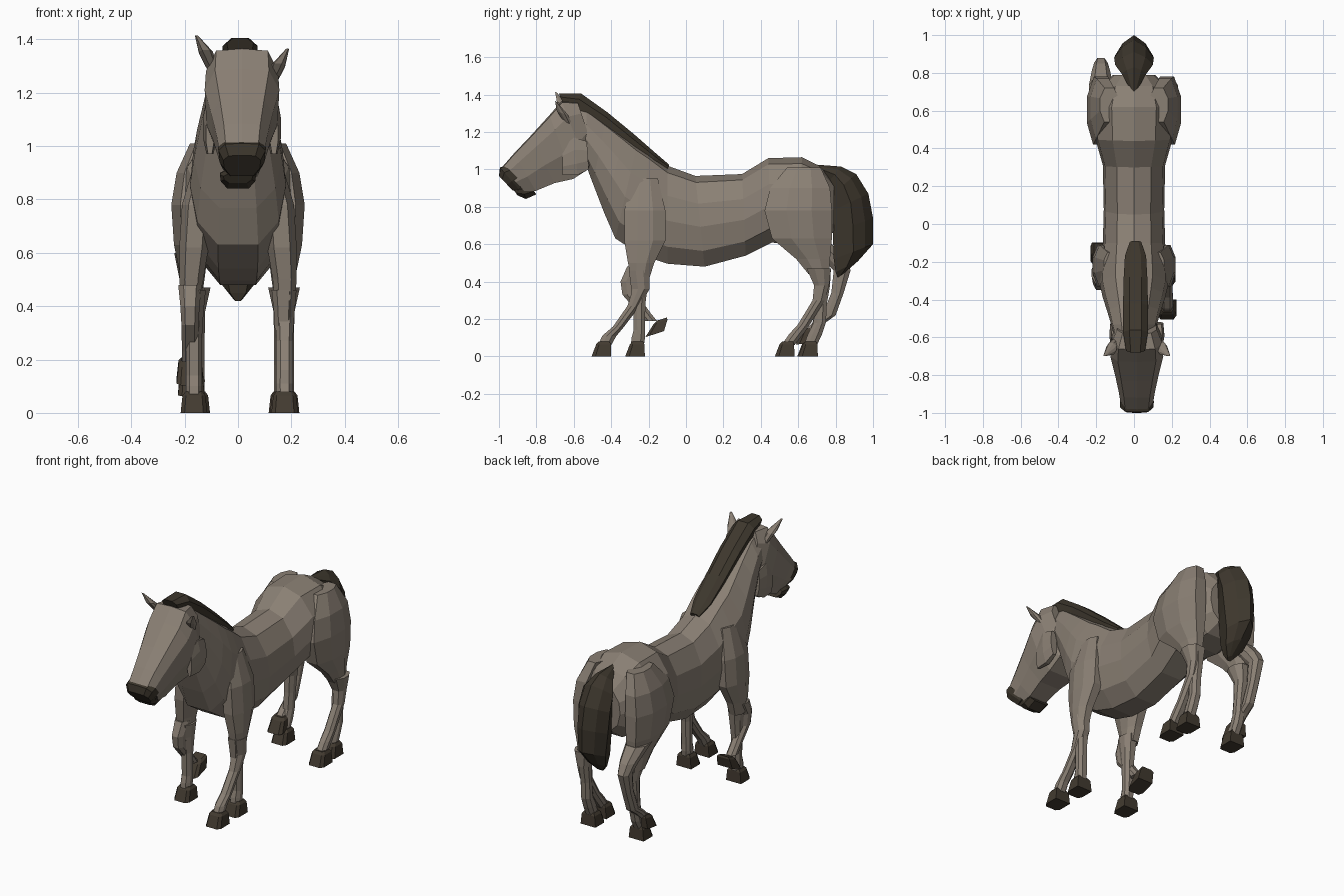
import bpy, bmesh, math


def material(name, rgb):
    m = bpy.data.materials.new(name)
    m.diffuse_color = (*rgb, 1)
    return m


COAT = material("grey_brown_coat", (0.255, 0.215, 0.175))
HAIR = material("dark_hair", (0.047, 0.038, 0.026))
HOOF = material("dark_hoof", (0.055, 0.043, 0.03))

# half cross-sections: (sideways, from -1 bottom to 1 top), mirrored in loft()
BODY = [(0, 1), (0.55, 0.86), (0.93, 0.4), (1, -0.1), (0.85, -0.62), (0.42, -0.96)]
HEAD = [(0, 1), (0.72, 0.96), (1, 0.55), (0.95, -0.2), (0.6, -0.95)]
LIMB = [(0.55, 1), (1, 0.35), (1, -0.4), (0.5, -1)]
BLOCK = [(0.7, 1), (1, 0.6), (1, -1)]
LOCK = [(0, 1), (0.6, 0.6), (1, 0), (0.5, -1)]


def loft(name, rings, half, mat):
    """Each ring: (top_y, top_z, bottom_y, bottom_z, half_width, centre_x)."""
    profile = half + [(-u, v) for u, v in reversed(half) if u]
    bm = bmesh.new()
    loops = []
    for ty, tz, by, bz, w, x in rings:
        loops.append([bm.verts.new((x + u * w,
                                    by + (ty - by) * (v + 1) / 2,
                                    bz + (tz - bz) * (v + 1) / 2))
                      for u, v in profile])
    n = len(profile)
    for a, b in zip(loops, loops[1:]):
        for i in range(n):
            j = (i + 1) % n
            bm.faces.new((a[i], a[j], b[j], b[i]))
    bm.faces.new(loops[0])
    bm.faces.new(loops[-1])
    bmesh.ops.recalc_face_normals(bm, faces=bm.faces)
    me = bpy.data.meshes.new(name)
    bm.to_mesh(me)
    bm.free()
    me.materials.append(mat)
    ob = bpy.data.objects.new(name, me)
    bpy.context.collection.objects.link(ob)
    return ob


def spine(rings, x=0.0):
    return [(*r, x) for r in rings]


# torso and neck in one skin
loft("torso_and_neck", spine([
    (0.79, 0.93, 0.79, 0.66, 0.11),
    (0.73, 1.01, 0.72, 0.60, 0.18),
    (0.62, 1.065, 0.60, 0.58, 0.215),
    (0.44, 1.06, 0.46, 0.60, 0.205),
    (0.30, 0.975, 0.32, 0.53, 0.165),
    (0.05, 0.965, 0.10, 0.47, 0.16),
    (-0.10, 1.02, -0.10, 0.485, 0.165),
    (-0.20, 1.10, -0.24, 0.53, 0.175),
    (-0.26, 1.14, -0.38, 0.62, 0.18),
    (-0.33, 1.19, -0.44, 0.76, 0.165),
    (-0.43, 1.26, -0.50, 0.92, 0.14),
    (-0.53, 1.33, -0.54, 1.03, 0.12),
    (-0.62, 1.36, -0.60, 1.10, 0.10)]), BODY, COAT)

# head
loft("head", spine([
    (-0.58, 1.36, -0.49, 1.09, 0.105),
    (-0.665, 1.365, -0.52, 0.99, 0.135),
    (-0.73, 1.29, -0.60, 0.94, 0.14),
    (-0.83, 1.18, -0.70, 0.92, 0.115),
    (-0.92, 1.085, -0.80, 0.88, 0.095),
    (-0.985, 1.01, -0.86, 0.88, 0.085)], 0.015), HEAD, COAT)
loft("nose", spine([
    (-0.965, 1.02, -0.86, 0.915, 0.09),
    (-0.995, 1.01, -0.89, 0.89, 0.088),
    (-1.0, 0.965, -0.925, 0.885, 0.07)], 0.015), HEAD, HAIR)
loft("chin", spine([
    (-0.83, 0.91, -0.80, 0.865, 0.068),
    (-0.88, 0.91, -0.855, 0.84, 0.068),
    (-0.925, 0.895, -0.90, 0.86, 0.055)], 0.0), HEAD, HAIR)

# cheek plates at the back of the jaw
for side, x in (("left", -0.105), ("right", 0.135)):
    loft(side + "_cheek", spine([
        (-0.53, 1.15, -0.52, 1.00, 0.02),
        (-0.60, 1.17, -0.58, 0.97, 0.026),
        (-0.66, 1.12, -0.66, 0.97, 0.015)], x), LIMB, COAT)

# ears, one carried a little lower
for side, x, s, drop in (("left", -0.095, -1, 0.0), ("right", 0.125, 1, 0.05)):
    loft(side + "_ear", [
        (-0.65, 1.30 - drop, -0.605, 1.28 - drop, 0.02, x),
        (-0.69, 1.36 - drop, -0.63, 1.34 - drop, 0.026, x + s * 0.025),
        (-0.70, 1.415 - drop, -0.69, 1.41 - drop, 0.006, x + s * 0.06)],
        LIMB, COAT)

# mane and tail
loft("mane", spine([
    (-0.68, 1.405, -0.66, 1.36, 0.05),
    (-0.56, 1.405, -0.59, 1.33, 0.066),
    (-0.42, 1.305, -0.45, 1.25, 0.066),
    (-0.28, 1.19, -0.31, 1.14, 0.063),
    (-0.16, 1.085, -0.18, 1.05, 0.056),
    (-0.09, 1.025, -0.10, 1.00, 0.03)], 0.008), [(0.5, 1), (1, 0.2), (0.9, -1)], HAIR)
loft("tail", spine([
    (0.70, 1.025, 0.71, 0.99, 0.015),
    (0.83, 1.015, 0.76, 0.93, 0.065),
    (0.91, 0.975, 0.775, 0.86, 0.10),
    (0.975, 0.87, 0.785, 0.78, 0.105),
    (1.0, 0.74, 0.785, 0.66, 0.10),
    (1.0, 0.60, 0.79, 0.52, 0.085),
    (0.92, 0.51, 0.80, 0.45, 0.06),
    (0.84, 0.44, 0.81, 0.42, 0.02)]), LOCK, HAIR)


def limb(name, rings):
    """Each ring: (x, y, z, half_depth, half_width), front to back."""
    loft(name, [(y - d, z, y + d, z, w, x) for x, y, z, d, w in rings], LIMB, COAT)


def hoof(name, x, y, z, pitch=0.0):
    """Hoof with its sole centre at y, z; pitch in degrees lifts the heel."""
    c, s = math.cos(math.radians(pitch)), math.sin(math.radians(pitch))
    rings = []
    for toe, heel, h, w in ((-0.055, 0.05, 0, 0.05), (-0.03, 0.048, 0.065, 0.043),
                            (-0.015, 0.04, 0.08, 0.032)):
        rings.append((y + toe * c + h * s, z + toe * s + h * c,
                      y + heel * c + h * s, z + heel * s + h * c, w, x))
    loft(name, rings, BLOCK, HOOF)


# shoulders and thighs
for side, s in (("left", -1), ("right", 1)):
    limb(side + "_shoulder", [
        (s * 0.12, -0.22, 0.95, 0.07, 0.04),
        (s * 0.155, -0.22, 0.78, 0.11, 0.055),
        (s * 0.165, -0.22, 0.62, 0.11, 0.055),
        (s * 0.175, -0.24, 0.50, 0.07, 0.045),
        (s * 0.175, -0.245, 0.42, 0.05, 0.038)])
    limb(side + "_thigh", [
        (s * 0.13, 0.63, 1.01, 0.09, 0.05),
        (s * 0.165, 0.61, 0.90, 0.16, 0.065),
        (s * 0.175, 0.60, 0.78, 0.18, 0.075),
        (s * 0.175, 0.62, 0.63, 0.16, 0.065),
        (s * 0.17, 0.68, 0.52, 0.09, 0.047),
        (s * 0.17, 0.71, 0.44, 0.055, 0.036)])

# lower legs: two at each corner, each with its own stride
front = [
    ("right_front_reaching", 0.175, [(-0.25, 0.46, 0.055), (-0.24, 0.36, 0.045),
     (-0.28, 0.27, 0.033), (-0.36, 0.16, 0.03), (-0.41, 0.11, 0.038),
     (-0.435, 0.06, 0.035)], -0.45, 0.0, 0),
    ("right_front_standing", 0.17, [(-0.25, 0.46, 0.055), (-0.25, 0.38, 0.045),
     (-0.25, 0.28, 0.033), (-0.25, 0.14, 0.03), (-0.255, 0.10, 0.036),
     (-0.26, 0.06, 0.035)], -0.27, 0.0, 0),
    ("left_front_standing", -0.165, [(-0.25, 0.46, 0.055), (-0.25, 0.38, 0.045),
     (-0.25, 0.28, 0.033), (-0.25, 0.14, 0.03), (-0.255, 0.10, 0.036),
     (-0.26, 0.06, 0.035)], -0.27, 0.0, 0),
    ("left_front_raised", -0.18, [(-0.26, 0.48, 0.055), (-0.305, 0.40, 0.045),
     (-0.30, 0.33, 0.04), (-0.22, 0.23, 0.032), (-0.19, 0.19, 0.035)],
     -0.165, 0.12, 18),
]
hind = [
    ("right_hind_reaching", 0.18, [(0.71, 0.47, 0.065), (0.725, 0.38, 0.04),
     (0.71, 0.30, 0.033), (0.63, 0.17, 0.032), (0.59, 0.12, 0.038),
     (0.545, 0.06, 0.035)], 0.53, 0.0, 0),
    ("right_hind_standing", 0.165, [(0.71, 0.47, 0.065), (0.73, 0.38, 0.04),
     (0.72, 0.28, 0.033), (0.715, 0.18, 0.033), (0.69, 0.12, 0.038),
     (0.665, 0.06, 0.035)], 0.655, 0.0, 0),
    ("left_hind_standing", -0.155, [(0.71, 0.47, 0.065), (0.73, 0.38, 0.04),
     (0.72, 0.28, 0.033), (0.71, 0.18, 0.033), (0.69, 0.12, 0.038),
     (0.66, 0.06, 0.035)], 0.65, 0.0, 0),
    ("left_hind_raised", -0.175, [(0.70, 0.60, 0.08), (0.79, 0.52, 0.06),
     (0.835, 0.46, 0.045), (0.81, 0.34, 0.033), (0.765, 0.22, 0.035),
     (0.71, 0.18, 0.035), (0.66, 0.13, 0.03)], 0.64, 0.07, 8),
]
for name, x, path, hy, hz, pitch in front + hind:
    limb(name + "_leg", [(x, y, z, d, max(0.03, d * 0.8)) for y, z, d in path])
    hoof(name + "_hoof", x, hy, hz, pitch)
